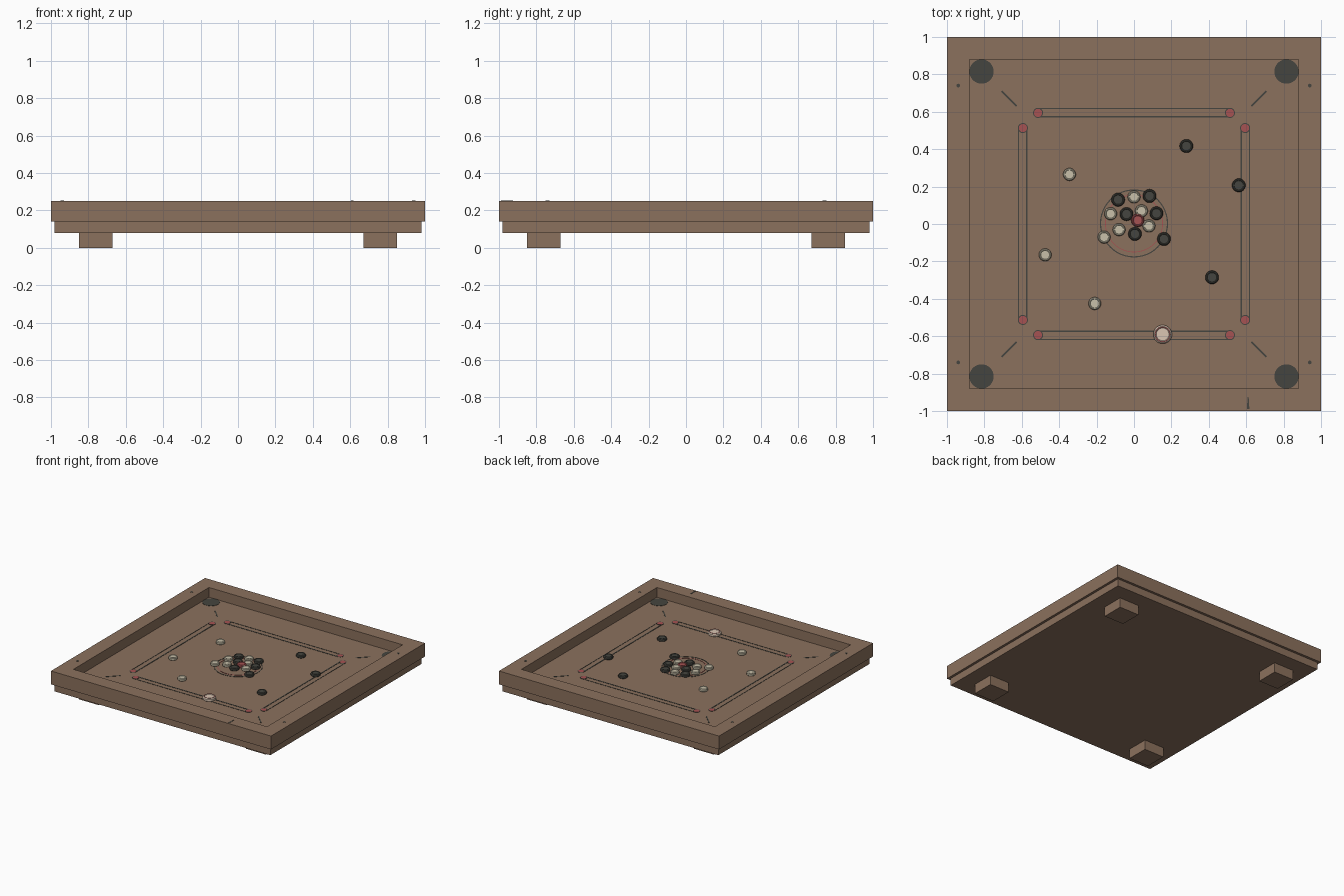
import bpy, bmesh
from math import pi, sin, cos, sqrt
from mathutils import Vector

cube = bpy.data.objects.get("Cube")
if cube:
    bpy.data.objects.remove(cube)


def material(name, rgb):
    m = bpy.data.materials.new(name)
    m.use_nodes = True
    m.diffuse_color = (*rgb, 1)
    m.node_tree.nodes["Principled BSDF"].inputs["Base Color"].default_value = (*rgb, 1)
    return m


wood = material("brown wood", (0.26, 0.165, 0.11))
dark = material("charcoal", (0.06, 0.06, 0.05))
red = material("soft red", (0.38, 0.085, 0.085))
ivory = material("ivory", (0.58, 0.53, 0.40))
cream = material("pale cream", (0.70, 0.56, 0.45))

FLOOR, RIM, FILM = 0.17, 0.25, 0.002


def finish(name, bm, mat, loc, turn=0, smooth=False):
    bmesh.ops.recalc_face_normals(bm, faces=bm.faces)
    mesh = bpy.data.meshes.new(name)
    bm.to_mesh(mesh)
    bm.free()
    mesh.materials.append(mat)
    ob = bpy.data.objects.new(name, mesh)
    bpy.context.collection.objects.link(ob)
    ob.location = loc
    ob.rotation_euler.z = turn
    if smooth:
        bpy.ops.object.select_all(action='DESELECT')
        ob.select_set(True)
        bpy.context.view_layer.objects.active = ob
        bpy.ops.object.shade_smooth_by_angle()
    return ob


def box(name, mat, loc, size, turn=0):
    """Box standing on loc."""
    bm = bmesh.new()
    bmesh.ops.create_cube(bm, size=1)
    for v in bm.verts:
        v.co = Vector((v.co.x * size[0], v.co.y * size[1], (v.co.z + 0.5) * size[2]))
    return finish(name, bm, mat, loc, turn)


def lathe(name, mat, loc, profile, sides=32, closed=False, start=0.0):
    """Spin (radius, height) points around z; closed joins the last point to the first."""
    bm = bmesh.new()
    rows = []
    for i in range(sides):
        a = start + 2 * pi * i / sides
        rows.append([bm.verts.new((r * cos(a), r * sin(a), z)) for r, z in profile])
    n = len(profile)
    for i in range(sides):
        p, q = rows[i], rows[(i + 1) % sides]
        for j in range(n if closed else n - 1):
            k = (j + 1) % n
            bm.faces.new((p[j], q[j], q[k], p[k]))
    if not closed:
        bm.faces.new([r[0] for r in rows])
        bm.faces.new([r[-1] for r in rows])
    return finish(name, bm, mat, loc, smooth=sides > 8)


def spot(name, mat, x, y, z, radius, sides=32):
    return lathe(name, mat, (x, y, z), [(radius, 0), (radius, FILM)], sides)


def ring(name, mat, x, y, z, radius, width):
    inner = radius - width
    pts = [(inner, 0), (radius, 0), (radius, FILM), (inner, FILM)]
    return lathe(name, mat, (x, y, z), pts, 48, closed=True)


def counter(name, mat, x, y, r, h):
    """Bevelled disc with a shallow dished top."""
    pts = [(r * .88, 0), (r, h * .2), (r, h * .75), (r * .86, h),
           (r * .74, h), (r * .68, h * .88)]
    return lathe(name, mat, (x, y, FLOOR), pts, 32)


# Wooden body
box("base_panel", wood, (0, 0, 0.08), (1.96, 1.96, 0.06))
box("playing_surface", wood, (0, 0, 0.14), (1.76, 1.76, FLOOR - 0.14))
k = sqrt(2)
lathe("frame", wood, (0, 0, 0), [(0.88 * k, 0.14), (k, 0.14), (k, RIM), (0.88 * k, RIM)],
      4, closed=True, start=pi / 4)

# Feet, pockets, corner strokes and frame pins
for sx in (-1, 1):
    for sy in (-1, 1):
        box("foot", wood, (0.76 * sx, 0.76 * sy, 0), (0.18, 0.18, 0.08))
        spot("pocket", dark, 0.815 * sx, 0.815 * sy, FLOOR, 0.065)
        box("corner_stroke", dark, (0.667 * sx, 0.67 * sy, FLOOR),
            (0.113, 0.009, FILM), sx * sy * pi / 4)
        spot("frame_pin", dark, 0.94 * sx, 0.74 * sy, RIM, 0.01, 16)

# Base lines with a ringed red spot at both ends, on all four sides
for i in range(4):
    turn = i * pi / 2
    c, s = round(cos(turn)), round(sin(turn))

    def place(x, y):
        return x * c - y * s, x * s + y * c

    for dist, width in ((0.573, 0.009), (0.617, 0.005)):
        box("base_line", dark, (*place(0, -dist), FLOOR), (1.03, width, FILM), turn)
    for end in (-0.513, 0.513):
        x, y = place(end, -0.594)
        spot("end_spot", red, x, y, FLOOR + 0.001, 0.022)
        ring("end_ring", dark, x, y, FLOOR + 0.001, 0.027, 0.005)

# Centre markings
ring("centre_ring", dark, 0, 0.003, FLOOR, 0.182, 0.006)
ring("centre_inner_ring", red, 0, 0.003, FLOOR, 0.155, 0.004)

# Small tapered mark on the front rail
bm = bmesh.new()
low = [bm.verts.new(p) for p in ((-0.007, -0.03, 0), (0.007, -0.03, 0),
                                 (0.003, 0.035, 0), (-0.002, 0.035, 0))]
face = bm.faces.new(low)
top = bmesh.ops.extrude_face_region(bm, geom=[face])["geom"]
bmesh.ops.translate(bm, vec=(0, 0, FILM), verts=[g for g in top if isinstance(g, bmesh.types.BMVert)])
finish("rail_mark", bm, dark, (0.61, -0.96, RIM))

# Counters
for x, y in ((-.345, .265), (-.475, -.165), (-.21, -.425), (-.125, .055), (0, .145),
             (.04, .07), (.08, -.01), (-.08, -.03), (-.16, -.07)):
    counter("light_counter", ivory, x, y, 0.034, 0.024)
for x, y in ((.28, .417), (.56, .207), (.417, -.285), (-.085, .13), (.083, .15),
             (.12, .057), (-.04, .053), (.005, -.053), (.16, -.08)):
    counter("dark_counter", dark, x, y, 0.036, 0.024)
counter("red_counter", red, 0.02, 0.02, 0.035, 0.026)

# Striking disc with its red ring
counter("striker", cream, 0.153, -0.59, 0.05, 0.026)
ring("striker_ring", red, 0.153, -0.59, FLOOR + 0.0255, 0.041, 0.004)
